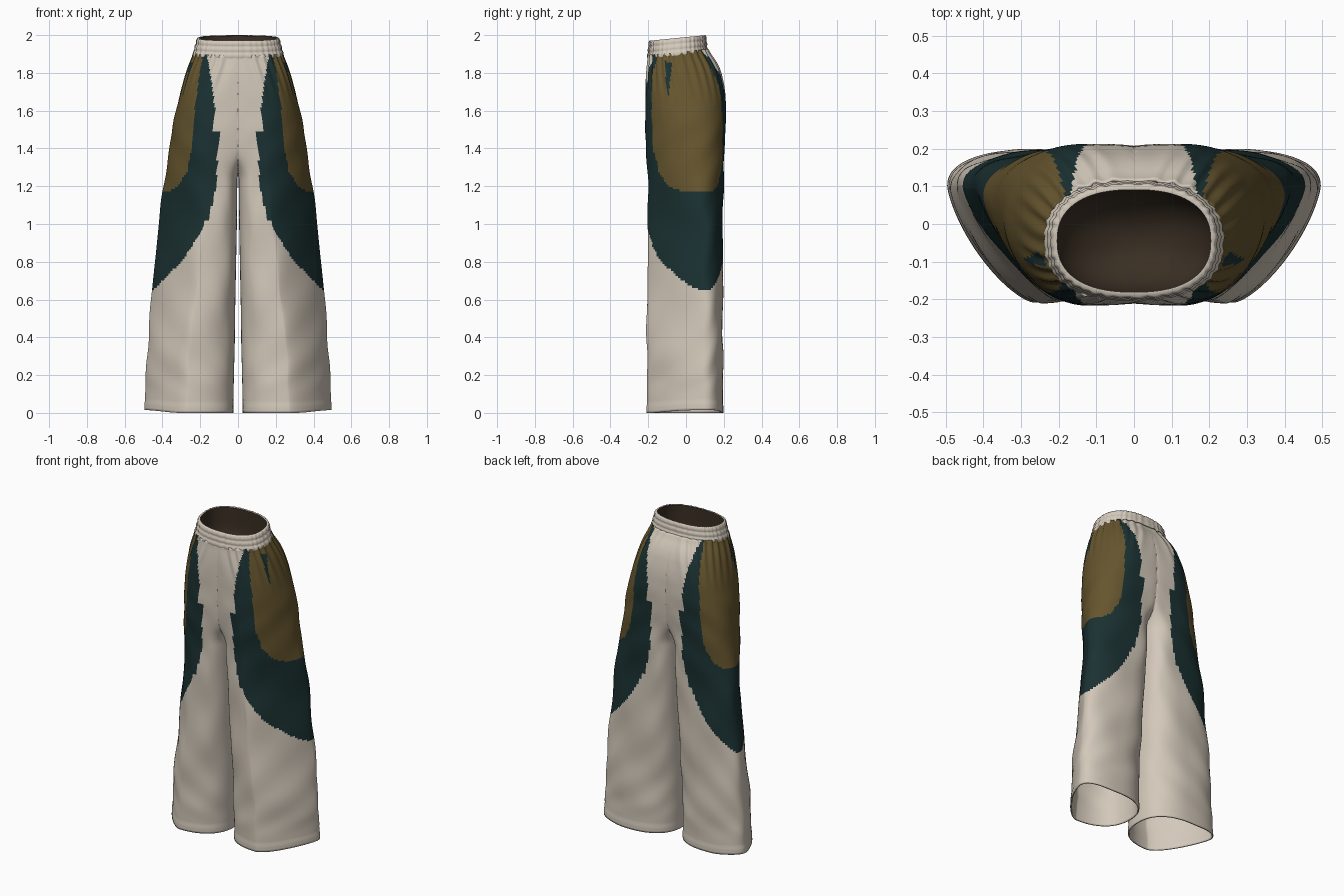
import bpy, bmesh, math
from math import sin, cos, pi

cube = bpy.data.objects.get("Cube")
if cube:
    bpy.data.objects.remove(cube)


def material(name, rgb):
    m = bpy.data.materials.new(name)
    m.use_nodes = True
    m.diffuse_color = (*rgb, 1)
    bsdf = m.node_tree.nodes["Principled BSDF"]
    bsdf.inputs["Base Color"].default_value = (*rgb, 1)
    bsdf.inputs["Roughness"].default_value = 0.9
    return m


olive = material("olive", (0.135, 0.093, 0.028))
teal = material("dark teal", (0.011, 0.031, 0.032))
cream = material("cream", (0.65, 0.58, 0.49))
brown = material("dark brown", (0.042, 0.028, 0.017))


def lerp_rows(rows, z):
    """Interpolate the columns after the first one, which is the height."""
    if z <= rows[0][0]:
        return rows[0][1:]
    for a, b in zip(rows, rows[1:]):
        if z <= b[0]:
            t = (z - a[0]) / (b[0] - a[0])
            return [p + (q - p) * t for p, q in zip(a[1:], b[1:])]
    return rows[-1][1:]


def smooth_rows(rows, z):
    samples = [lerp_rows(rows, z + 0.02 * k) for k in (-2, -1, 0, 1, 2)]
    return [sum(c) / len(c) for c in zip(*samples)]


def ramp(a, b, v):
    t = max(0, min(1, (v - a) / (b - a)))
    return t * t * (3 - 2 * t)


def power(v, e):
    return math.copysign(abs(v) ** (2 / e), v)


def loft(bm, rings, cap_end=False):
    loops = [[bm.verts.new(p) for p in ring] for ring in rings]
    n = len(loops[0])
    for lo, hi in zip(loops, loops[1:]):
        for i in range(n):
            j = (i + 1) % n
            bm.faces.new((lo[i], lo[j], hi[j], hi[i]))
    if cap_end:
        bm.faces.new(loops[-1])


def finish(bm, name, mats):
    mesh = bpy.data.meshes.new(name)
    for f in bm.faces:
        f.smooth = True
    bm.to_mesh(mesh)
    bm.free()
    ob = bpy.data.objects.new(name, mesh)
    bpy.context.collection.objects.link(ob)
    for m in mats:
        mesh.materials.append(m)
    return ob


# Leg sections: height, inner x, middle x, outer x, front y, back y, seam y, front roundness
SECTIONS = [
    (0.00, 0.026, 0.27, 0.494, -0.205, 0.195, 0.10, 1.4),
    (0.30, 0.019, 0.26, 0.483, -0.208, 0.195, 0.10, 1.35),
    (0.65, 0.013, 0.22, 0.455, -0.205, 0.195, 0.10, 1.28),
    (1.00, 0.006, 0.18, 0.420, -0.200, 0.195, 0.09, 1.3),
    (1.28, 0.003, 0.15, 0.383, -0.205, 0.198, 0.06, 1.55),
    (1.42, -0.12, 0.14, 0.361, -0.211, 0.206, 0.04, 1.8),
    (1.55, -0.15, 0.13, 0.340, -0.215, 0.214, 0.03, 2.0),
    (1.70, -0.15, 0.10, 0.303, -0.215, 0.208, 0.00, 2.2),
    (1.82, -0.15, 0.06, 0.267, -0.210, 0.175, -0.03, 2.3),
    (1.91, -0.15, 0.03, 0.228, -0.198, 0.108, -0.045, 2.4),
]
AROUND, UP, TOP = 144, 150, 1.91


def leg_point(a, z):
    xi, xc, xo, yf, yb, ys, e = smooth_rows(SECTIONS, z)
    c, s = cos(a), sin(a)
    if c < 0:
        e, ym, rx = 2.3 + ramp(0.3, 1.2, z), 0, xc - xi
    else:
        e, ym, rx = (2.3 if s > 0 else e), ys, xo - xc
    x = xc + rx * power(c, e)
    y = ym + ((yb - ym) if s > 0 else (ym - yf)) * power(s, e)
    # Waist gathers, diagonal cloth folds and the thicker hem
    d = 0.005 * sin(26 * a) * ramp(1.6, 1.88, z)
    soft = ramp(0.05, 0.2, z) * (1 - ramp(1.4, 1.7, z))
    d += soft * (0.003 * sin(13 * z + 3 * a) + 0.002 * sin(25 * z - 5 * a + 2 * sin(4 * z)))
    d += 0.003 * (1 - ramp(0.035, 0.05, z))
    d *= ramp(0, 0.08, x)
    length = math.hypot(x - xc, y) or 1
    x += d * (x - xc) / length
    y += d * y / length
    z += 0.1 * (y + 0.045) * ramp(1.6, 1.9, z) + 0.015 * ramp(0.3, 0.5, x) * (1 - ramp(0, 0.3, z))
    return max(x, 0), y, z


# Panel edges: height, x
TEAL_EDGE = [(0.64, 0.46), (0.7, 0.4), (0.8, 0.3), (0.92, 0.22), (1.05, 0.15), (1.2, 0.115),
             (1.4, 0.108), (1.6, 0.12), (1.75, 0.14), (1.9, 0.165)]
OLIVE_EDGE = [(1.17, 0.37), (1.2, 0.32), (1.28, 0.27), (1.4, 0.245), (1.6, 0.23),
              (1.75, 0.21), (1.9, 0.185)]


def panel(p):
    x, y, z = p
    dart = 1.65 < z < 1.86 and abs(y + 0.095) < 0.1 * (z - 1.65)
    if z > 1.17 and x > lerp_rows(OLIVE_EDGE, z)[0] and not dart:
        return 0
    if z > 0.64 and x > lerp_rows(TEAL_EDGE, z)[0]:
        return 1
    return 2


# Trouser legs and seat: one side, mirrored and thickened
bm = bmesh.new()
loft(bm, [[leg_point(2 * pi * i / AROUND, TOP * k / UP) for i in range(AROUND)]
          for k in range(UP + 1)])
bmesh.ops.delete(bm, geom=[f for f in bm.faces if all(v.co.x < 1e-5 for v in f.verts)],
                 context="FACES")
for f in bm.faces:
    f.material_index = panel(f.calc_center_median())
trousers = finish(bm, "trouser_legs", [olive, teal, cream])
mirror = trousers.modifiers.new("mirror", "MIRROR")
mirror.merge_threshold = 0.0005
thick = trousers.modifiers.new("cloth", "SOLIDIFY")
thick.thickness = 0.008
thick.offset = -1
thick.material_offset = 2


def waist_ring(rx, ry, z, pucker=0.0, n=160):
    ring = []
    for i in range(n):
        a = 2 * pi * i / n
        k = pucker * (sin(40 * a) + 0.5 * sin(27 * a))
        y = (ry + k) * power(sin(a), 2.4)
        ring.append(((rx + k) * power(cos(a), 2.4), y - 0.045, z + 0.1 * y))
    return ring


# Elastic waistband with two stitched channels
bm = bmesh.new()
rings = []
STEPS = 18
for k in range(STEPS + 1):
    t = k / STEPS
    bulge = 0.004 * abs(sin(3 * pi * t))
    rings.append(waist_ring(0.238 - 0.025 * t + bulge, 0.157 - 0.01 * t + bulge,
                            1.893 + 0.092 * t, 0.0018))
rings.append(waist_ring(0.204, 0.136, 1.984))
loft(bm, rings)
finish(bm, "waistband", [cream])

# Dark inner lining, a bowl below the waist opening
bm = bmesh.new()
rings = [waist_ring(0.205, 0.137, 1.983), waist_ring(0.206, 0.138, 1.9)]
for k in range(12):
    a = pi / 2 * k / 12
    rings.append(waist_ring(0.206 * cos(a), 0.138 * cos(a), 1.87 - 0.17 * sin(a)))
loft(bm, rings, cap_end=True)
bmesh.ops.reverse_faces(bm, faces=bm.faces[:])
finish(bm, "waist_lining", [brown])
